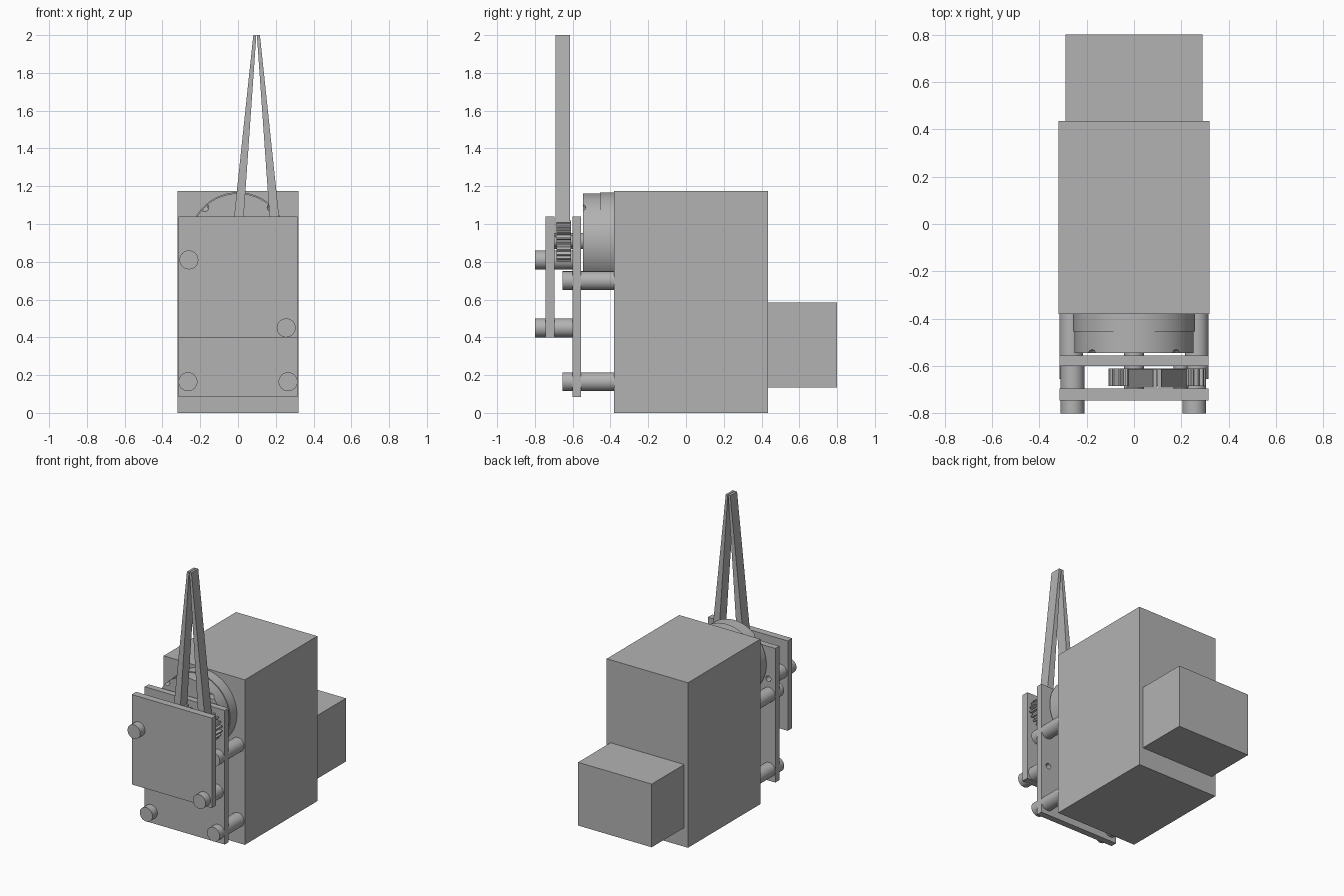
import bpy, bmesh, math
from mathutils import Matrix

cube = bpy.data.objects.get("Cube")
if cube:
    bpy.data.objects.remove(cube, do_unlink=True)

GREY = (0.45, 0.45, 0.45, 1)
grey = bpy.data.materials.new("plain_grey")
grey.use_nodes = True
grey.diffuse_color = GREY
grey.node_tree.nodes["Principled BSDF"].inputs["Base Color"].default_value = GREY


def finish(name, bm, smooth=False):
    bmesh.ops.recalc_face_normals(bm, faces=bm.faces)
    mesh = bpy.data.meshes.new(name)
    bm.to_mesh(mesh)
    bm.free()
    mesh.materials.append(grey)
    obj = bpy.data.objects.new(name, mesh)
    bpy.context.collection.objects.link(obj)
    if smooth:
        activate(obj)
        bpy.ops.object.shade_smooth_by_angle(angle=math.radians(30))
    return obj


def activate(obj):
    bpy.ops.object.select_all(action='DESELECT')
    obj.select_set(True)
    bpy.context.view_layer.objects.active = obj


def prism(name, outline, y0, y1, smooth=False):
    """Extrude an (x, z) outline from y0 to y1."""
    bm = bmesh.new()
    face = bm.faces.new([bm.verts.new((x, y0, z)) for x, z in outline])
    ext = bmesh.ops.extrude_face_region(bm, geom=[face])
    verts = [v for v in ext["geom"] if isinstance(v, bmesh.types.BMVert)]
    bmesh.ops.translate(bm, verts=verts, vec=(0, y1 - y0, 0))
    return finish(name, bm, smooth)


def box(name, half_x, y0, y1, z0, z1):
    return prism(name, [(-half_x, z0), (half_x, z0), (half_x, z1), (-half_x, z1)], y0, y1)


def rod(name, x, z, r, y0, y1, sides=40):
    ring = [math.tau * i / sides for i in range(sides)]
    return prism(name, [(x + r * math.cos(a), z + r * math.sin(a)) for a in ring], y0, y1, True)


def cut(obj, cutter):
    mod = obj.modifiers.new("cut", 'BOOLEAN')
    mod.operation = 'DIFFERENCE'
    mod.solver = 'EXACT'
    mod.object = cutter
    activate(obj)
    bpy.ops.object.modifier_apply(modifier=mod.name)
    bpy.data.objects.remove(cutter, do_unlink=True)


def gear(name, x, z, root, tip, teeth, y0, y1, phase):
    pts = []
    step = math.tau / teeth
    for i in range(teeth):
        for frac, r in ((-0.3, root), (-0.15, tip), (0.15, tip), (0.3, root)):
            a = (i + frac + phase) * step
            pts.append((x + r * math.cos(a), z + r * math.sin(a)))
    return prism(name, pts, y0, y1)


# Main housing and rear block
box("main_housing", 0.32, -0.38, 0.435, 0, 1.175)
box("rear_block", 0.29, 0.435, 0.8, 0.135, 0.585)

# Mounting plates, the inner one drilled behind the two front spacers
inner = box("inner_plate", 0.315, -0.6, -0.555, 0.085, 1.04)
box("outer_plate", 0.315, -0.745, -0.695, 0.4, 1.04)

# Long spacers between housing and inner plate
for side, label in ((-1, "right"), (1, "left")):
    for z, level in ((0.165, "lower"), (0.7, "upper")):
        rod(f"{level}_{label}_spacer", side * 0.265, z, 0.05, -0.655, -0.38)

# Short spacers through the outer plate
for name, x, z in (("outer_spacer_high", -0.26, 0.81), ("outer_spacer_low", 0.255, 0.45)):
    rod(name, x, z, 0.05, -0.8, -0.6)
    cut(inner, rod("drill", x, z, 0.02, -0.62, -0.53, 20))

# Motor drum with small notches on its front rim
AXIS = 0.91
rod("drum_flange", 0, AXIS, 0.258, -0.455, -0.38, 72)
drum = rod("drum_front", 0, AXIS, 0.252, -0.545, -0.455, 72)
for k in range(4):
    a = math.tau * (k + 0.5) / 4
    bm = bmesh.new()
    bmesh.ops.create_icosphere(bm, subdivisions=2, radius=0.025, matrix=Matrix.Translation(
        (0.25 * math.cos(a), -0.555, AXIS + 0.25 * math.sin(a))))
    cut(drum, finish("notch", bm))

# Shafts and meshing gears
rod("drive_shaft", 0, AXIS, 0.042, -0.7, -0.54)
rod("driven_shaft", 0.197, AXIS, 0.03, -0.7, -0.59)
gear("drive_gear", 0, AXIS, 0.088, 0.108, 20, -0.685, -0.61, 0)
gear("driven_gear", 0.197, AXIS, 0.088, 0.108, 20, -0.685, -0.61, 0.5)

# Tapered gripper fingers, mirrored about the line between the gears
MID = 0.0985
finger = [(-0.034, AXIS), (0.021, AXIS), (0.097, 2), (0.081, 2)]
prism("right_finger", finger, -0.69, -0.613)
prism("left_finger", [(2 * MID - x, z) for x, z in finger], -0.69, -0.613)
